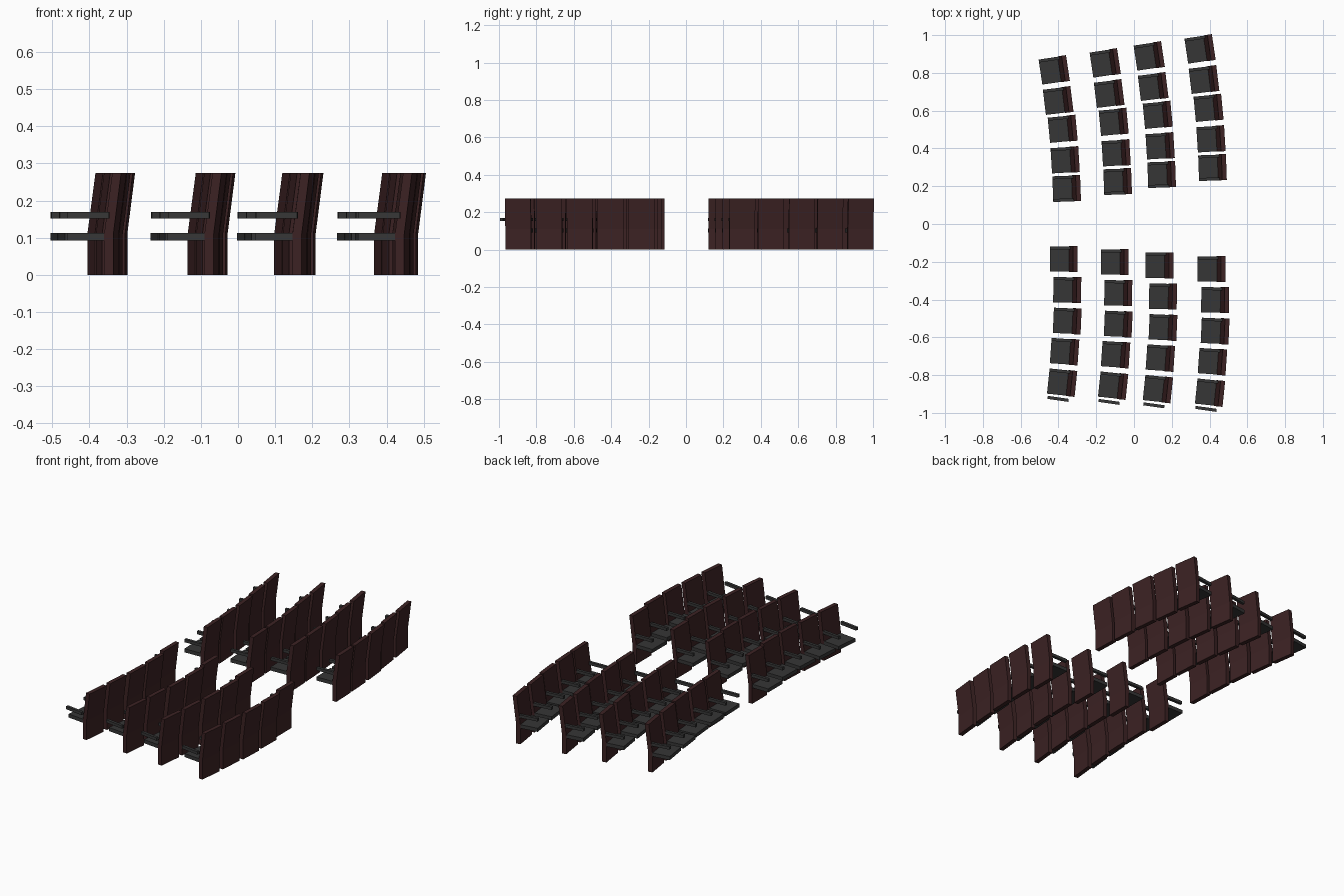
import bpy, bmesh, math
from mathutils import Matrix

if "Cube" in bpy.data.objects:
    bpy.data.objects.remove(bpy.data.objects["Cube"])


def material(name, rgb):
    m = bpy.data.materials.new(name)
    m.diffuse_color = (*rgb, 1)
    m.use_nodes = True
    m.node_tree.nodes["Principled BSDF"].inputs["Base Color"].default_value = m.diffuse_color
    return m


RED = material("dark red panel", (0.045, 0.016, 0.017))
GREY = material("dark grey cushion", (0.037, 0.037, 0.037))


def extrude_profile(name, points, y0, y1, mat):
    """Mesh from an x-z side profile extruded across y."""
    bm = bmesh.new()
    face = bm.faces.new([bm.verts.new((x, y0, z)) for x, z in points])
    new = bmesh.ops.extrude_face_region(bm, geom=[face])["geom"]
    verts = [v for v in new if isinstance(v, bmesh.types.BMVert)]
    bmesh.ops.translate(bm, verts=verts, vec=(0, y1 - y0, 0))
    bmesh.ops.recalc_face_normals(bm, faces=bm.faces)
    mesh = bpy.data.meshes.new(name)
    bm.to_mesh(mesh)
    bm.free()
    mesh.materials.append(mat)
    return mesh


def rect(x0, x1, z0, z1):
    return [(x0, z0), (x1, z0), (x1, z1), (x0, z1)]


# shared part meshes; each chair faces -x, origin at its plan centre
BACK = extrude_profile("backrest", [(0.028, 0), (0.053, 0), (0.053, 0.11), (0.074, 0.274),
                                    (0.05, 0.274), (0.028, 0.11)], -0.069, 0.069, RED)
SEAT = extrude_profile("seat", rect(-0.073, 0.03, 0.092, 0.113), -0.067, 0.067, GREY)
ARM = extrude_profile("armrest", rect(-0.072, 0.04, 0.152, 0.169), -0.008, 0.008, GREY)


def place(mesh, x, y, deg, local_y=0.0):
    ob = bpy.data.objects.new(mesh.name, mesh)
    bpy.context.collection.objects.link(ob)
    ob.matrix_world = (Matrix.Translation((x, y, 0)) @ Matrix.Rotation(math.radians(deg), 4, "Z")
                       @ Matrix.Translation((0, local_y, 0)))


# chairs of the first row (x, y, turn) and the row offsets, for each block
LEFT = [(-.423, .815, 8.5), (-.402, .653, 7), (-.378, .503, 5.5),
        (-.365, .339, 3.5), (-.357, .188, 2)]
LEFT_ROWS = [(0, 0), (.27, .037), (.503, .074), (.772, .111)]
RIGHT = [(-.373, -.185, 0), (-.354, -.349, -1), (-.354, -.513, -2.5),
         (-.368, -.675, -4), (-.381, -.839, -6)]
RIGHT_ROWS = [(0, 0), (.27, -.016), (.507, -.034), (.783, -.053)]

for chairs, rows in ((LEFT, LEFT_ROWS), (RIGHT, RIGHT_ROWS)):
    for dx, dy in rows:
        for x, y, deg in chairs:
            place(BACK, x + dx, y + dy, deg)
            place(SEAT, x + dx, y + dy, deg)
            place(ARM, x + dx, y + dy, deg, 0.059)
        # closing armrest at the end of each row
        if chairs is LEFT:
            x, y, deg = chairs[-1]
            place(ARM, x + dx, y + dy, deg, -0.061)
        else:
            place(ARM, -.386 + dx, -.928 + dy, -8)
